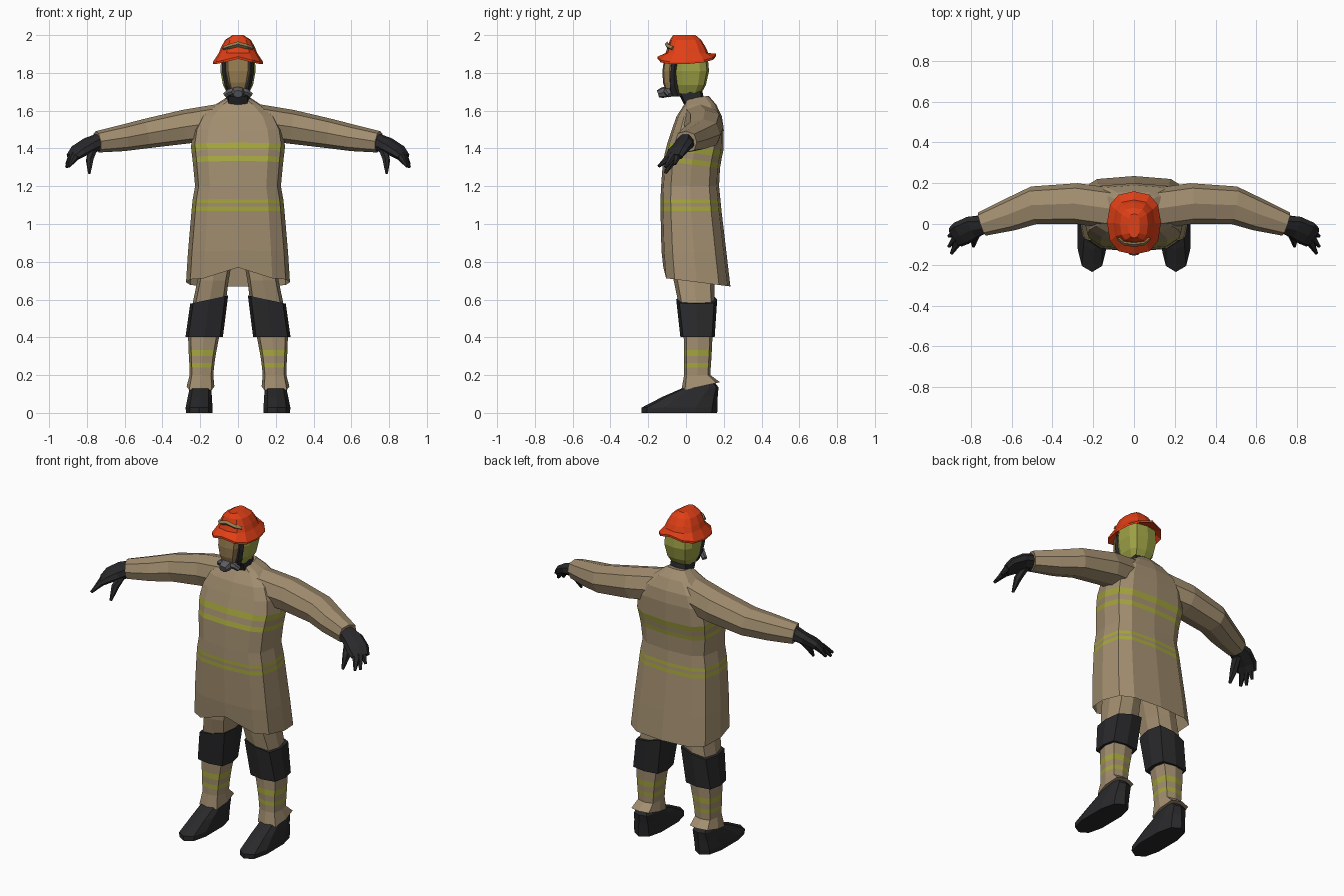
import bpy, bmesh
from math import sin, cos, pi, copysign
from mathutils import Vector

COLOURS = {
    "tan": (0.36, 0.27, 0.16), "yellow": (0.38, 0.38, 0.05), "black": (0.022, 0.022, 0.024),
    "red": (0.75, 0.05, 0.008), "olive": (0.34, 0.36, 0.06), "visor": (0.30, 0.20, 0.08),
    "grey": (0.11, 0.11, 0.12),
}
MATS = {}
for key, rgb in COLOURS.items():
    MATS[key] = bpy.data.materials.new(key)
    MATS[key].diffuse_color = (*rgb, 1)


def loft(name, rings, colour, stripes=(), caps=(True, True), mirror=False):
    """Skin a list of rings; segments listed in stripes become yellow."""
    bm = bmesh.new()
    vs = [[bm.verts.new(p) for p in r] for r in rings]
    n = len(rings[0])
    for i in range(len(vs) - 1):
        for j in range(n):
            k = (j + 1) % n
            f = bm.faces.new((vs[i][j], vs[i][k], vs[i + 1][k], vs[i + 1][j]))
            f.material_index = 1 if i in stripes else 0
    if caps[0]:
        bm.faces.new(vs[0][::-1])
    if caps[1]:
        bm.faces.new(vs[-1])
    bmesh.ops.recalc_face_normals(bm, faces=bm.faces)
    me = bpy.data.meshes.new(name)
    bm.to_mesh(me)
    bm.free()
    me.materials.append(MATS[colour])
    me.materials.append(MATS["yellow"])
    ob = bpy.data.objects.new(name, me)
    bpy.context.collection.objects.link(ob)
    if mirror:
        ob.modifiers.new("Mirror", 'MIRROR').use_mirror_merge = False
    return ob


def power(v, p):
    return copysign(abs(v) ** p, v) if abs(v) > 1e-6 else 0.0


def ring(x0, x1, y0, y1, z, ty=0, tx=0, n=8, p=0.6):
    """Horizontal rounded-box ring, first point at the front; ty and tx tilt it."""
    cx, cy, rx, ry = (x0 + x1) / 2, (y0 + y1) / 2, (x1 - x0) / 2, (y1 - y0) / 2
    pts = []
    for i in range(n):
        a = 2 * pi * i / n
        dx, dy = rx * power(sin(a), p), -ry * power(cos(a), p)
        pts.append(Vector((cx + dx, cy + dy, z + ty * dy + tx * dx)))
    return pts


def sym(w, y0, y1, z, ty=0, n=12, p=0.6):
    return ring(-w, w, y0, y1, z, ty, 0, n, p)


def tube(name, path, colour, wide=(0, 1, 0), n=8, p=0.8, mirror=True):
    """Sweep through (x, y, z, half width, half thickness) stations."""
    cs = [Vector(s[:3]) for s in path]
    rings = []
    for i, s in enumerate(path):
        d = (cs[min(i + 1, len(cs) - 1)] - cs[max(i - 1, 0)]).normalized()
        w = Vector(wide)
        w = (w - d * w.dot(d)).normalized()
        t = d.cross(w)
        rings.append([cs[i] + w * s[3] * power(cos(2 * pi * j / n), p)
                      + t * s[4] * power(sin(2 * pi * j / n), p) for j in range(n)])
    return loft(name, rings, colour, mirror=mirror)


# Long coat with two pairs of reflective bands and a notched front hem
coat = [
    sym(0.275, -0.12, 0.235, 0.692, -0.127),
    sym(0.265, -0.13, 0.215, 0.85, -0.05),
    sym(0.246, -0.135, 0.188, 1.07),
    sym(0.244, -0.135, 0.186, 1.093),
    sym(0.242, -0.135, 0.184, 1.11),
    sym(0.240, -0.135, 0.182, 1.13),
    sym(0.227, -0.132, 0.175, 1.20),
    sym(0.238, -0.122, 0.18, 1.315, -0.12),
    sym(0.241, -0.115, 0.185, 1.342, -0.13),
    sym(0.245, -0.107, 0.19, 1.375, -0.14),
    sym(0.249, -0.098, 0.198, 1.41, -0.14),
    sym(0.237, -0.075, 0.20, 1.50),
    sym(0.20, -0.05, 0.19, 1.57),
    sym(0.12, -0.01, 0.16, 1.632),
    sym(0.06, 0.0, 0.12, 1.67, 0.15),
]
coat[0][0].z = 0.77
loft("coat", coat, "tan", stripes=(2, 4, 7, 9), caps=(False, True))

# Sleeves
tube("sleeves", [
    (0.10, 0.075, 1.54, 0.10, 0.095),
    (0.28, 0.10, 1.515, 0.10, 0.09),
    (0.49, 0.092, 1.478, 0.093, 0.078),
    (0.61, 0.045, 1.455, 0.08, 0.07),
    (0.745, 0.0, 1.435, 0.06, 0.057)], "tan")

# Gloves: palm, three fingers, thumb
HAND = (0, 1, 0.5)
tube("glove_palms", [
    (0.73, 0.0, 1.436, 0.045, 0.045),
    (0.79, -0.015, 1.415, 0.06, 0.036),
    (0.845, -0.045, 1.385, 0.064, 0.028),
    (0.875, -0.065, 1.355, 0.055, 0.02)], "black", wide=HAND)
for label, knuckle, tip in (
        ("index", (0.862, -0.085, 1.355), (0.895, -0.145, 1.305)),
        ("middle", (0.87, -0.065, 1.365), (0.908, -0.11, 1.30)),
        ("outer", (0.875, -0.04, 1.37), (0.908, -0.06, 1.315))):
    tube(label + "_fingers", [(*knuckle, 0.022, 0.02), (*tip, 0.008, 0.007)],
         "black", wide=HAND, n=6)
tube("thumbs", [
    (0.765, -0.02, 1.405, 0.028, 0.022),
    (0.785, -0.07, 1.34, 0.024, 0.02),
    (0.787, -0.11, 1.268, 0.007, 0.007)], "black", wide=HAND, n=6)

# Trouser legs with reflective bands
loft("trouser_legs", [
    ring(0.02, 0.20, -0.07, 0.15, 0.86),
    ring(0.05, 0.215, -0.065, 0.15, 0.70),
    ring(0.065, 0.24, -0.04, 0.15, 0.58),
    ring(0.10, 0.264, -0.012, 0.14, 0.40),
    ring(0.113, 0.262, -0.011, 0.137, 0.334),
    ring(0.119, 0.26, -0.011, 0.135, 0.30),
    ring(0.124, 0.258, -0.01, 0.133, 0.265),
    ring(0.127, 0.257, -0.01, 0.131, 0.24),
    ring(0.131, 0.256, -0.01, 0.13, 0.20),
    ring(0.125, 0.272, -0.025, 0.18, 0.14, 0.22)],
    "tan", stripes=(4, 6), mirror=True)

# Knee guards
loft("knee_guards", [
    ring(0.08, 0.278, -0.03, 0.152, 0.402, p=0.5),
    ring(0.052, 0.253, -0.052, 0.165, 0.60, tx=-0.22, p=0.5)],
    "black", mirror=True)

# Boots with low pointed toes
loft("boots", [
    ring(0.132, 0.278, -0.235, 0.165, 0.0, n=10, p=0.75),
    ring(0.132, 0.28, -0.235, 0.168, 0.028, n=10, p=0.75),
    ring(0.136, 0.268, -0.125, 0.168, 0.085, n=10, p=0.7),
    ring(0.14, 0.257, -0.01, 0.172, 0.135, n=10, p=0.65),
    ring(0.15, 0.25, 0.0, 0.15, 0.165, n=10, p=0.65)],
    "black", mirror=True)

# Neck, hood and breathing mask
loft("neck", [sym(0.062, -0.01, 0.10, 1.63, n=8), sym(0.062, -0.05, 0.085, 1.715, n=8)], "black")
loft("hood", [
    sym(0.058, -0.05, 0.08, 1.69, n=10),
    sym(0.082, -0.06, 0.105, 1.735, n=10),
    sym(0.096, -0.07, 0.122, 1.81, n=10),
    sym(0.092, -0.07, 0.115, 1.885, n=10)], "olive")
loft("mask_frame", [
    sym(0.045, -0.085, 0.0, 1.675, n=8),
    sym(0.070, -0.09, -0.03, 1.73, n=8),
    sym(0.084, -0.085, -0.045, 1.80, n=8),
    sym(0.084, -0.08, -0.03, 1.87, n=8)], "black")
loft("face_visor", [
    sym(0.036, -0.105, -0.04, 1.695, n=8),
    sym(0.052, -0.122, -0.05, 1.75, n=8),
    sym(0.064, -0.125, -0.05, 1.81, n=8),
    sym(0.064, -0.115, -0.05, 1.885, n=8)], "visor")
tube("mask_regulator", [
    (0, -0.06, 1.71, 0.036, 0.03),
    (0, -0.125, 1.695, 0.034, 0.028),
    (0, -0.148, 1.688, 0.024, 0.02)], "grey", wide=(1, 0, 0), mirror=False)
tube("regulator_side_ports", [
    (0.0, -0.105, 1.705, 0.02, 0.02),
    (0.045, -0.098, 1.70, 0.018, 0.018),
    (0.068, -0.085, 1.682, 0.014, 0.014)], "grey", n=6)

# Helmet: brim drooping at the sides, stepped dome
brim = sym(0.132, -0.15, 0.16, 1.882, 0.05, p=0.8)
for v in brim:
    v.z -= 0.035 * abs(v.x) / 0.132
lip = [v + Vector((0, 0, 0.012)) for v in brim]
loft("helmet", [
    sym(0.096, -0.10, 0.118, 1.885, p=0.8),
    brim, lip,
    sym(0.102, -0.108, 0.118, 1.905, p=0.75),
    sym(0.09, -0.098, 0.105, 1.935, p=0.75),
    sym(0.068, -0.085, 0.08, 1.975, p=0.7),
    sym(0.028, -0.068, 0.05, 2.0, p=0.7)], "red")

# Band across the helmet front
tube("helmet_front_band", [
    (-0.075, -0.07, 1.93, 0.012, 0.012),
    (-0.045, -0.094, 1.94, 0.012, 0.013),
    (0.0, -0.10, 1.952, 0.012, 0.014),
    (0.045, -0.094, 1.94, 0.012, 0.013),
    (0.075, -0.07, 1.93, 0.012, 0.012)], "visor", n=4, p=1, mirror=False)
